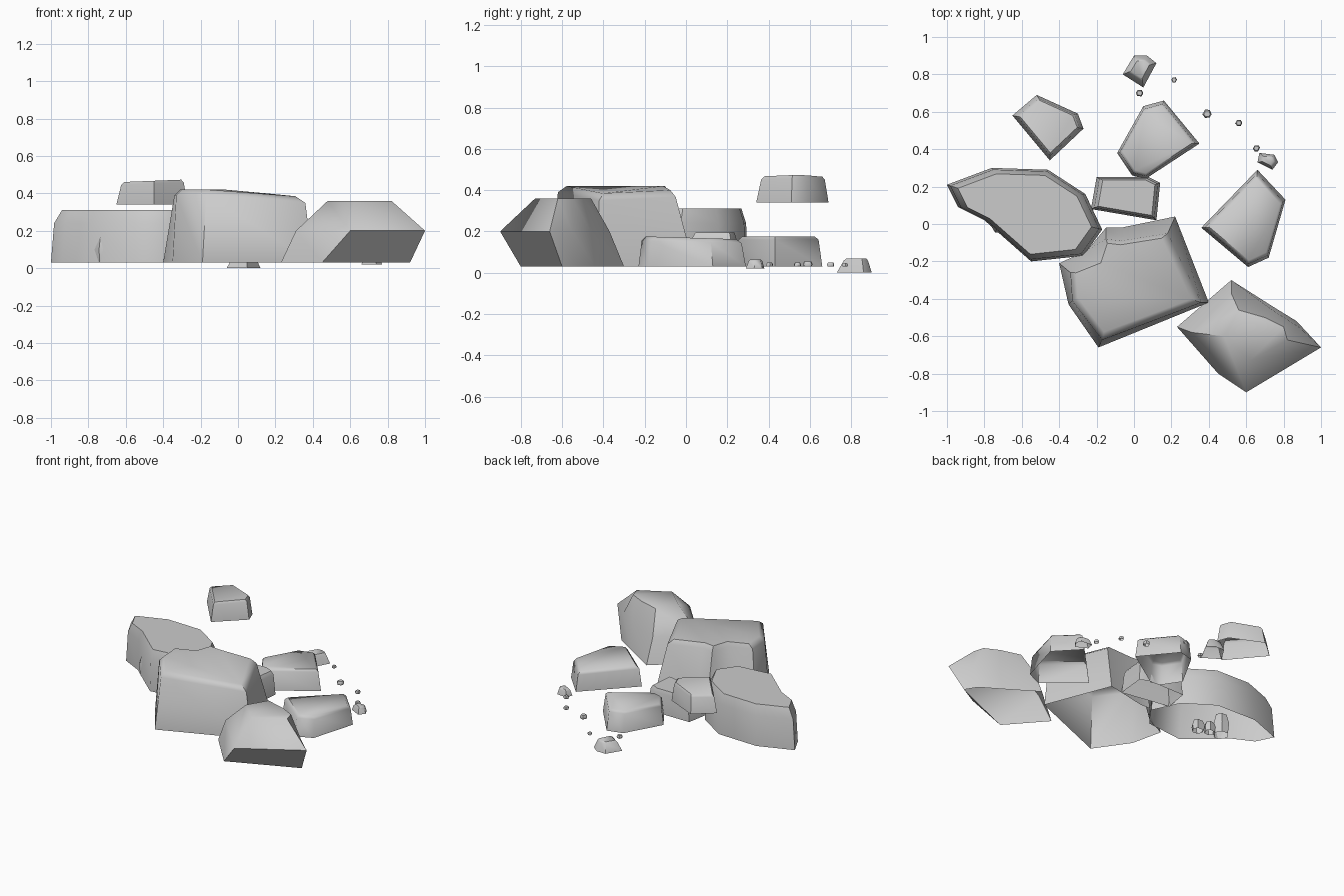
import bpy, bmesh, math, random
from mathutils import Vector

random.seed(4)
default_cube = bpy.data.objects.get("Cube")
if default_cube:
    bpy.data.objects.remove(default_cube, do_unlink=True)

# Single stone colour
stone = bpy.data.materials.new("stone_grey")
stone.use_nodes = True
grey = (0.6, 0.6, 0.6, 1)
stone.diffuse_color = grey
stone.node_tree.nodes["Principled BSDF"].inputs["Base Color"].default_value = grey


def shrink(outline, factor):
    """Scale an outline about its average point."""
    centre = sum((Vector(p) for p in outline), Vector((0, 0))) / len(outline)
    return [tuple(centre + (Vector(p) - centre) * factor) for p in outline]


def build_rock(name, rings, slope=None, smooth_angle=50):
    """Loft a hollow, open-bottomed rock through (height, outline) rings."""
    bm = bmesh.new()
    loops = []
    for height, outline in rings:
        loops.append([bm.verts.new((x, y, height)) for x, y in outline])
    count = len(loops[0])
    for low, high in zip(loops, loops[1:]):
        for i in range(count):
            j = (i + 1) % count
            bm.faces.new((low[i], low[j], high[j], high[i]))
    bm.faces.new(loops[-1])
    if slope:
        for loop in loops[1:]:
            for vert in loop:
                vert.co.z += slope(vert.co.x, vert.co.y)
    bmesh.ops.recalc_face_normals(bm, faces=bm.faces)
    # an open shell must have its cap facing up
    bm.faces.ensure_lookup_table()
    bm.normal_update()
    if bm.faces[-1].normal.z < 0:
        bmesh.ops.reverse_faces(bm, faces=bm.faces)
    mesh = bpy.data.meshes.new(name)
    bm.to_mesh(mesh)
    bm.free()
    mesh.materials.append(stone)
    rock = bpy.data.objects.new(name, mesh)
    bpy.context.collection.objects.link(rock)
    bpy.ops.object.select_all(action="DESELECT")
    rock.select_set(True)
    bpy.context.view_layer.objects.active = rock
    bpy.ops.object.shade_smooth_by_angle(angle=math.radians(smooth_angle))
    return rock


def tapered_rock(name, outline, levels, slope=None):
    """Rock whose upper rings are shrunken copies of its ground outline."""
    rings = [(height, shrink(outline, factor)) for height, factor in levels]
    return build_rock(name, rings, slope)


ground = 0.03

# Large centre boulder with a bevelled, sloping top
centre_base = [(-.40, -.21), (-.25, -.14), (-.15, -.02), (-.07, -.02),
               (.22, .04), (.40, -.42), (-.19, -.66), (-.35, -.43)]
centre_rim = [(-.34, -.26), (-.19, -.20), (-.15, -.08), (-.07, -.09),
              (.18, -.05), (.36, -.42), (-.17, -.62), (-.33, -.41)]
build_rock("centre_boulder",
           [(ground, centre_base), (.39, centre_rim), (.42, shrink(centre_rim, .88))],
           slope=lambda x, y: -.1 * max(0, x + .05))

# Front boulder with a jutting waist
front_base = [(.23, -.55), (.52, -.30), (.74, -.44), (.87, -.52), (.92, -.60), (.45, -.80)]
front_waist = [(.31, -.58), (.52, -.37), (.74, -.46), (.88, -.55), (1, -.66), (.60, -.90)]
front_top = [(.48, -.60), (.56, -.46), (.70, -.50), (.80, -.55), (.82, -.62), (.62, -.73)]
build_rock("front_boulder",
           [(ground, front_base), (.2, front_waist), (.36, front_top)], smooth_angle=60)

# Long boulder on the right hand side
tapered_rock("long_boulder",
             [(-1, .21), (-.76, .30), (-.46, .29), (-.26, .16), (-.17, -.03),
              (-.27, -.17), (-.55, -.20), (-.80, .02), (-.94, .09)],
             [(ground, 1), (.24, .96), (.31, .86)])

# Medium rocks
tapered_rock("side_rock",
             [(.36, -.02), (.66, .29), (.81, .13), (.72, -.18), (.61, -.23)],
             [(ground, 1), (.15, .93), (.17, .84)],
             slope=lambda x, y: -.03 * y)
tapered_rock("back_rock",
             [(-.09, .38), (.05, .63), (.16, .66), (.35, .43), (.06, .24), (-.01, .26)],
             [(ground, 1), (.16, .92), (.175, .84)])
tapered_rock("block_rock",
             [(-.23, .08), (-.20, .25), (.08, .25), (.14, .22), (.12, .02)],
             [(ground, 1), (.17, .92), (.195, .82)])

# Raised rock hanging behind the long boulder
tapered_rock("raised_rock",
             [(-.65, .58), (-.52, .69), (-.30, .59), (-.27, .51), (-.45, .34)],
             [(.34, 1), (.45, .88), (.465, .8)],
             slope=lambda x, y: .04 * (x + .5))

# Small stones
tapered_rock("back_stone",
             [(-.06, .80), (0, .90), (.07, .90), (.12, .86), (.05, .73)],
             [(0, 1), (.06, .68), (.07, .55)])
tapered_rock("side_stone",
             [(.66, .33), (.67, .38), (.75, .37), (.77, .33), (.74, .29)],
             [(.02, 1), (.055, .75), (.065, .55)])


def pebble(name, x, y, radius, top):
    """Little irregular six-sided stone."""
    outline = []
    for i in range(6):
        turn = math.tau * (i + random.uniform(-.2, .2)) / 6
        outline.append((x + radius * math.cos(turn), y + radius * math.sin(turn)))
    middle = (ground + top) / 2
    tapered_rock(name, outline, [(ground, .85), (middle, 1), (top, .7)])


# Scattered pebbles, then the ones sheltered under the long boulder
scattered = [(.03, .70, .02), (.215, .77, .016), (.39, .59, .025), (.56, .54, .019), (.655, .405, .019)]
for number, (x, y, radius) in enumerate(scattered, 1):
    pebble(f"pebble_{number}", x, y, radius, ground + radius)
sheltered = [(-.57, -.04, .045, .1), (-.64, -.01, .04, .1), (-.72, .01, .06, .17)]
for number, (x, y, radius, top) in enumerate(sheltered, 1):
    pebble(f"sheltered_pebble_{number}", x, y, radius, top)
